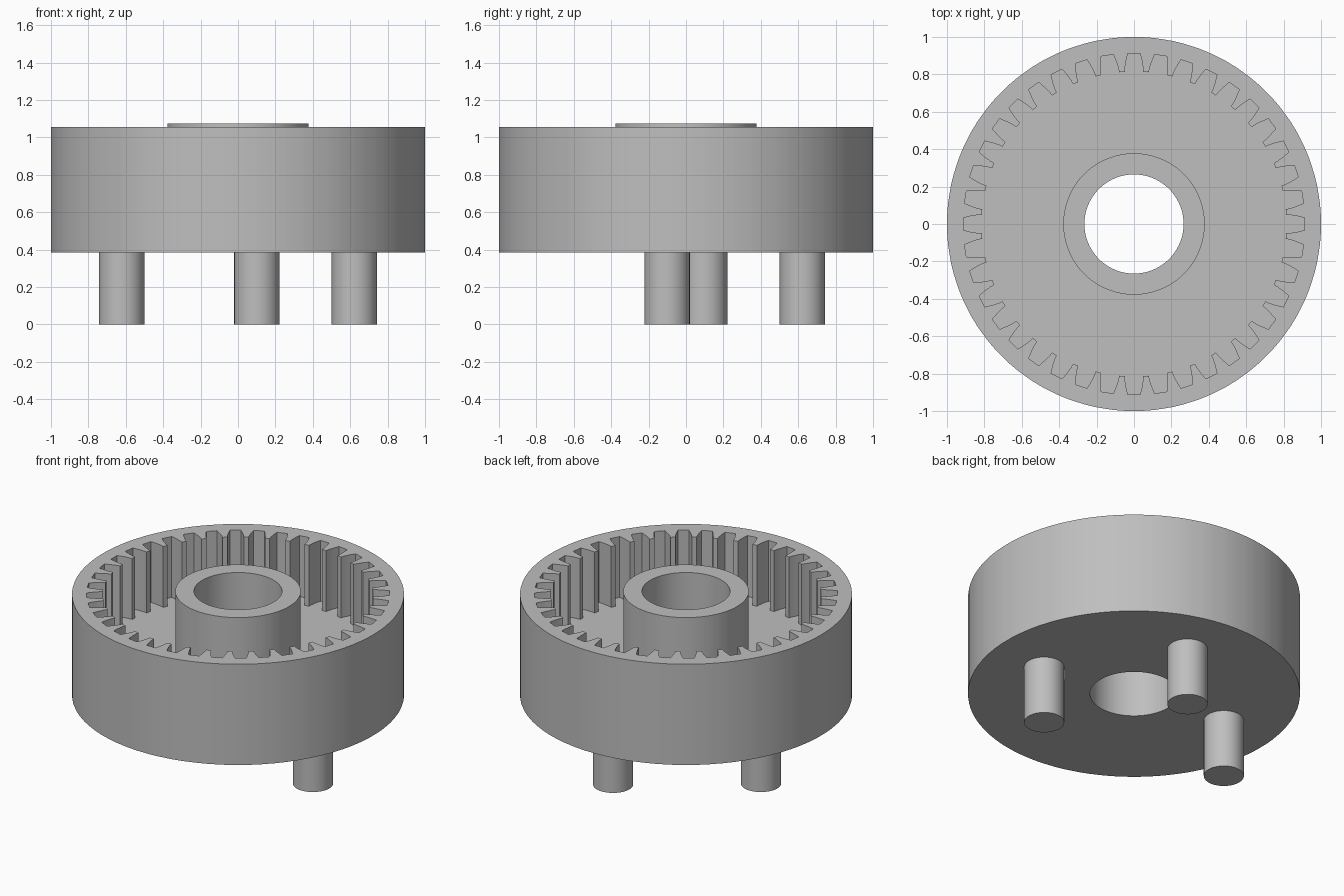
import bpy
import bmesh
from math import sin, cos, pi, radians

default = bpy.data.objects.get("Cube")
if default:
    bpy.data.objects.remove(default, do_unlink=True)

# Single grey material
grey = bpy.data.materials.new("plain grey")
grey.use_nodes = True
colour = (0.52, 0.52, 0.52, 1)
grey.diffuse_color = colour
grey.node_tree.nodes["Principled BSDF"].inputs["Base Color"].default_value = colour

TEETH = 40
BASE_Z, FLOOR_Z, RIM_Z, HUB_Z = 0.385, 0.65, 1.055, 1.075
OUTER_R, HUB_R, BORE_R = 1.0, 0.378, 0.265

# One tooth gap as (radius, half width), from the tip out to the root
FLANK = [(0.815, 0.049), (0.84, 0.048), (0.875, 0.042), (0.913, 0.033)]
gap = [(r, -w / r) for r, w in FLANK] + [(r, w / r) for r, w in reversed(FLANK)]
gear = [(r, a + 2 * pi * i / TEETH) for i in range(TEETH) for r, a in gap]


def finish(name, bm):
    bmesh.ops.recalc_face_normals(bm, faces=bm.faces)
    mesh = bpy.data.meshes.new(name)
    bm.to_mesh(mesh)
    bm.free()
    mesh.materials.append(grey)
    obj = bpy.data.objects.new(name, mesh)
    bpy.context.collection.objects.link(obj)
    bpy.ops.object.select_all(action='DESELECT')
    obj.select_set(True)
    bpy.context.view_layer.objects.active = obj
    bpy.ops.object.shade_smooth_by_angle(angle=radians(30))
    return obj


# Housing: closed section swept round the axis; radius None follows the teeth
section = [(BORE_R, BASE_Z), (OUTER_R, BASE_Z), (OUTER_R, RIM_Z),
           (None, RIM_Z), (None, FLOOR_Z), (HUB_R, FLOOR_Z),
           (HUB_R, HUB_Z), (BORE_R, HUB_Z)]
bm = bmesh.new()
loops = [[bm.verts.new(((radius or r) * cos(a), (radius or r) * sin(a), z))
          for r, a in gear] for radius, z in section]
for k, loop in enumerate(loops):
    following = loops[(k + 1) % len(loops)]
    for i in range(len(gear)):
        j = (i + 1) % len(gear)
        bm.faces.new((loop[i], loop[j], following[j], following[i]))
finish("ring_gear_housing", bm)

# Three pins a quarter turn apart under the housing
PIN_R, PIN_ORBIT, PIN_TOP = 0.121, 0.63, BASE_Z + 0.01
for n, side in enumerate(("left", "back", "right")):
    angle = radians(-9.2 + 90 * n)
    bm = bmesh.new()
    bmesh.ops.create_cone(bm, cap_ends=True, segments=48, radius1=PIN_R,
                          radius2=PIN_R, depth=PIN_TOP)
    pin = finish(side + "_pin", bm)
    pin.location = (PIN_ORBIT * cos(angle), PIN_ORBIT * sin(angle), PIN_TOP / 2)
